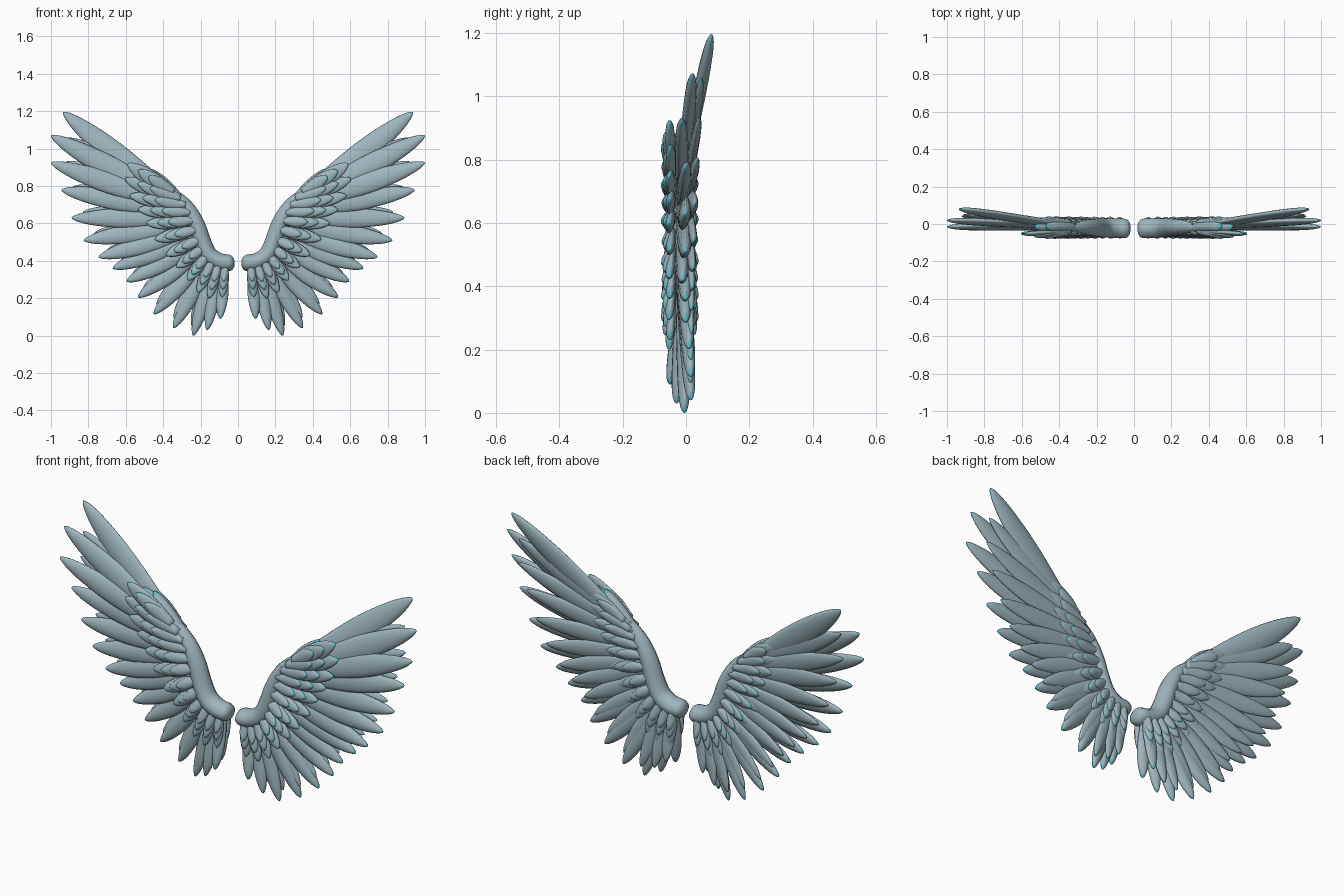
import bpy, bmesh, math
from mathutils import Vector

if "Cube" in bpy.data.objects:
    bpy.data.objects.remove(bpy.data.objects["Cube"])


def material(name, rgb):
    m = bpy.data.materials.new(name)
    m.use_nodes = True
    m.diffuse_color = (*rgb, 1)
    bsdf = m.node_tree.nodes["Principled BSDF"]
    bsdf.inputs["Base Color"].default_value = (*rgb, 1)
    bsdf.inputs["Roughness"].default_value = 0.7
    return m


GREY = material("feather grey", (0.34, 0.46, 0.505))
TEAL = material("tip teal", (0.12, 0.48, 0.56))
SIDES = 14
ARM = [(0.045, 0.388), (0.10, 0.395), (0.155, 0.43), (0.19, 0.50),
       (0.22, 0.59), (0.26, 0.67), (0.31, 0.735), (0.37, 0.79)]


def along(points, u):
    """Smooth point on a polyline, u from 0 to 1."""
    f = max(0, min(u, 1)) * (len(points) - 1)
    i = min(int(f), len(points) - 2)
    p = [Vector(points[max(0, min(k, len(points) - 1))]) for k in range(i - 1, i + 3)]
    t = f - i
    return 0.5 * (2 * p[1] + (p[2] - p[0]) * t + (2 * p[0] - 5 * p[1] + 4 * p[2] - p[3]) * t * t
                  + (3 * p[1] - p[0] - 3 * p[2] + p[3]) * t ** 3)


def loft(bm, centres, widths, depths, tilt=0, teal_from=None):
    """Skin flattened rings along a path; faces turned to its end become teal."""
    rings = []
    for i, c in enumerate(centres):
        d = centres[min(i + 1, len(centres) - 1)] - centres[max(i - 1, 0)]
        across = Vector((-d.z, 0, d.x)).normalized()
        ring = []
        for k in range(SIDES):
            a = 2 * math.pi * k / SIDES
            s = math.sin(a)
            off = across * (widths[i] * math.cos(a))
            off.y = depths[i] * s * (0.8 + 0.2 * s * s) + tilt * widths[i] * math.cos(a)
            ring.append(bm.verts.new(c + off))
        rings.append(ring)
    heading = (centres[-1] - centres[0]).normalized()
    for i in range(len(rings) - 1):
        for k in range(SIDES):
            n = (k + 1) % SIDES
            f = bm.faces.new((rings[i][k], rings[i][n], rings[i + 1][n], rings[i + 1][k]))
            if teal_from and i >= teal_from:
                f.normal_update()
                out = f.normal
                if out.dot(f.calc_center_median() - centres[i]) < 0:
                    out = -out
                f.material_index = int(out.dot(heading) > 0.33)
    bm.faces.new(rings[0])
    f = bm.faces.new(rings[-1])
    f.material_index = 1 if teal_from else 0


def feather(bm, root, tip, width, depth, bend=0.0, tilt=0.0):
    """Blade that swells past the middle and closes in a blunt point."""
    n = 18
    d = tip - root
    side = Vector((-d.z, 0, d.x))
    centres, widths, depths = [], [], []
    for i in range(n + 1):
        t = 1 - (1 - i / n) ** 1.6
        centres.append(root + d * t + side * bend * (t * t - t))
        end = max(0.0, 1 - t ** 5) ** 0.6 * (1 - 0.2 * t ** 3)
        widths.append(max(0.001, width * (0.45 + 0.55 * math.sin(min(t / 0.65, 1) * math.pi / 2)) * end))
        depths.append(max(0.001, depth * max(0.0, 1 - t ** 8) ** 0.5))
    loft(bm, centres, widths, depths, tilt, n // 2)


def finish(name, bm):
    """Turn the mesh into a smooth object mirrored to the other wing."""
    bmesh.ops.recalc_face_normals(bm, faces=bm.faces)
    me = bpy.data.meshes.new(name)
    bm.to_mesh(me)
    bm.free()
    me.materials.append(GREY)
    me.materials.append(TEAL)
    for p in me.polygons:
        p.use_smooth = True
    ob = bpy.data.objects.new(name, me)
    bpy.context.collection.objects.link(ob)
    mir = ob.modifiers.new("other wing", "MIRROR")
    mir.use_mirror_merge = False


def at(p, y):
    return Vector((p[0], y, p[1]))


# Wing arm: a thick tube with a rounded shoulder end
bm = bmesh.new()
cs, ws, ds = [], [], []
for i in range(5):
    a = i / 5 * math.pi / 2
    cs.append(Vector((0.018 + 0.028 * (1 - math.cos(a)), -0.024, 0.388)))
    ws.append(0.003 + 0.04 * math.sin(a))
    ds.append(0.003 + 0.049 * math.sin(a))
for i in range(1, 33):
    u = i / 32
    cs.append(at(along(ARM, u), -0.024 + 0.01 * u))
    ws.append(0.046 * (1 - u ** 4) + 0.006 * u)
    ds.append(0.054 * (1 - 0.7 * u ** 3))
loft(bm, cs, ws, ds)
finish("wing_arms", bm)

# Long flight feathers: tip x, z and y, from the top round to the body
FLIGHT = [(0.935, 1.195, 0.08), (1.0, 1.07, 0.02), (1.0, 0.925, -0.015), (0.945, 0.78, 0),
          (0.89, 0.63, 0), (0.825, 0.51, 0), (0.745, 0.42, -0.01), (0.67, 0.36, 0),
          (0.595, 0.29, 0), (0.535, 0.205, 0.01), (0.45, 0.115, 0.015), (0.345, 0.04, 0.015),
          (0.24, 0.0, -0.005), (0.165, 0.03, -0.03), (0.095, 0.09, -0.05)]
bm = bmesh.new()
last = len(FLIGHT) - 1
for i, (x, z, y) in enumerate(FLIGHT):
    u = 1 - i / last
    root = at(along(ARM, 0.08 + 0.87 * u), -0.012)
    root.z -= 0.02
    feather(bm, root, Vector((x, y, z)), 0.036 + 0.03 * u, 0.021, 0.05 * u, 0.12)
finish("flight_feathers", bm)

# Rear row of flight feathers, tucked behind the long ones
bm = bmesh.new()
for i in range(last):
    u = 1 - (i + 0.8) / last
    r = along(ARM, 0.08 + 0.85 * u)
    m = Vector(FLIGHT[i]).lerp(Vector(FLIGHT[i + 1]), 0.8)
    tip = at(r.lerp(m.xy, 0.89), 0.014 + 0.042 * u ** 3)
    feather(bm, at(r, 0.0), tip, 0.034 + 0.022 * u, 0.015, 0.04 * u, 0.1)
finish("rear_flight_feathers", bm)

# Covert feathers: three shrinking rows on the front and on the back
COVERT = [(0.59, 0.92), (0.605, 0.84), (0.58, 0.75), (0.535, 0.675), (0.49, 0.60), (0.445, 0.515),
          (0.385, 0.43), (0.33, 0.365), (0.27, 0.295), (0.215, 0.23), (0.155, 0.2), (0.085, 0.205)]
ROWS = (("long", 1.0, 0.033, 12), ("middle", 0.77, 0.044, 12), ("short", 0.55, 0.05, 12))
for side, label in ((-1, "front"), (1, "back")):
    for row, reach, lift, count in ROWS:
        bm = bmesh.new()
        for i in range(count):
            u = 1 - i / (count - 1)
            root = along(ARM, 0.07 + 0.86 * u)
            tip = root.lerp(along(COVERT, 1 - u), reach)
            y = -0.02 + side * (lift - 0.002 * (i % 2))
            feather(bm, at(root, -0.018 + side * 0.026), at(tip, y),
                    (0.03 + 0.017 * u) * (0.45 + 0.55 * reach), 0.015, 0.04 * u, 0.12)
        finish(f"{label}_{row}_coverts", bm)

# Small feathers along the leading edge
bm = bmesh.new()
for start, end, w in (((0.29, 0.72), (0.47, 0.89), 0.03), ((0.33, 0.74), (0.53, 0.895), 0.035)):
    feather(bm, at(start, -0.015), at(end, -0.012), w, 0.03, 0.02)
finish("leading_edge_feathers", bm)
